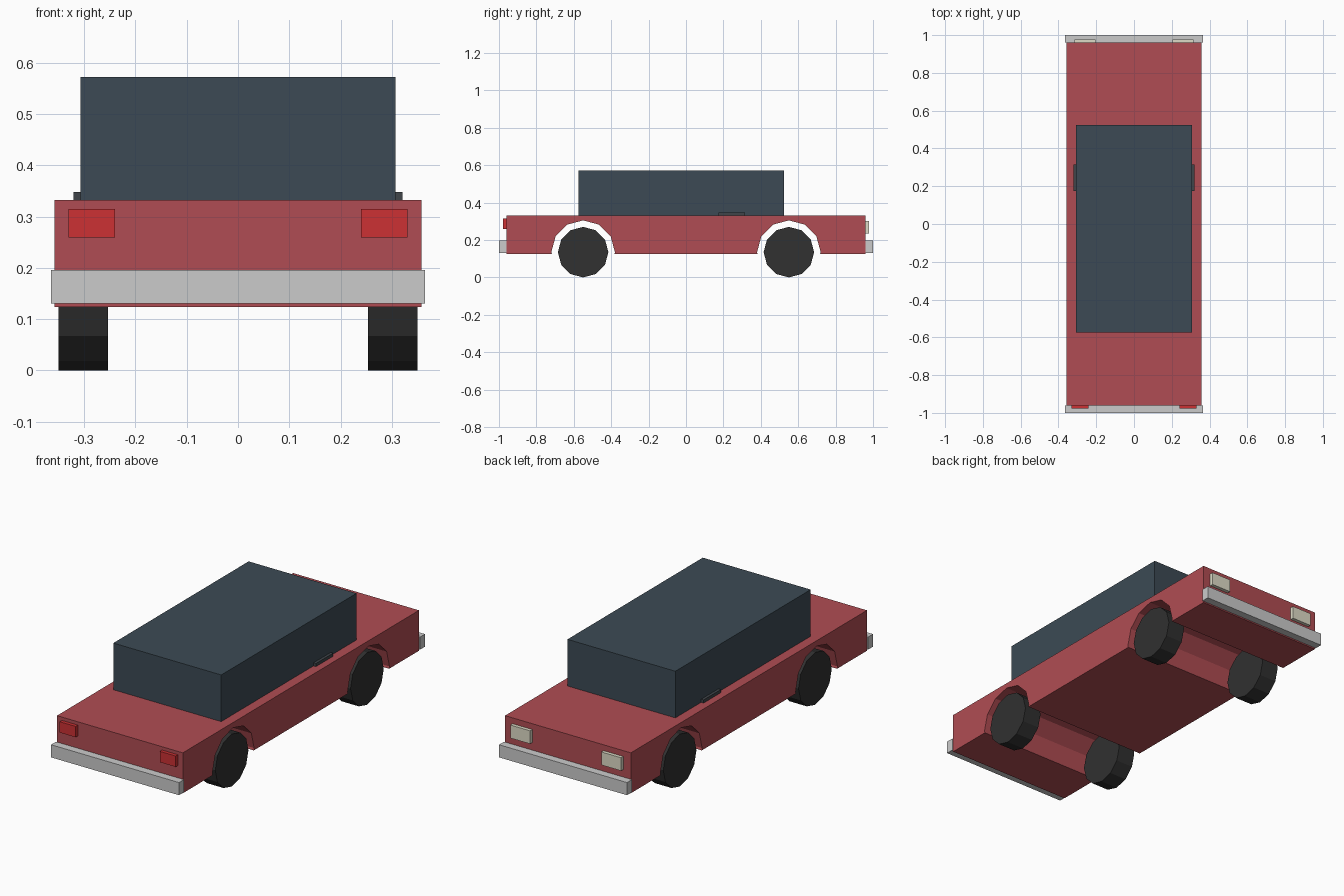
import bpy, bmesh, math
from mathutils import Color, Matrix

if "Cube" in bpy.data.objects:
    bpy.data.objects.remove(bpy.data.objects["Cube"])


def material(name, rgb):
    m = bpy.data.materials.new(name)
    m.diffuse_color = (*Color(rgb).from_srgb_to_scene_linear(), 1)
    m.use_nodes = True
    m.node_tree.nodes["Principled BSDF"].inputs["Base Color"].default_value = m.diffuse_color
    return m


RED = material("red_paint", (0.69, 0.30, 0.325))
GLASS = material("dark_glass", (0.235, 0.29, 0.33))
TYRE = material("tyre_black", (0.19, 0.19, 0.19))
TAIL = material("tail_red", (0.80, 0.19, 0.20))
LAMP = material("lamp_cream", (0.87, 0.86, 0.78))
HANDLE = material("handle_dark", (0.25, 0.27, 0.29))


def finish(bm, name, mat=None):
    bmesh.ops.recalc_face_normals(bm, faces=bm.faces)
    me = bpy.data.meshes.new(name)
    bm.to_mesh(me)
    bm.free()
    if mat:
        me.materials.append(mat)
    ob = bpy.data.objects.new(name, me)
    bpy.context.collection.objects.link(ob)
    return ob


def box(name, xr, yr, zr, mat=None):
    bm = bmesh.new()
    bmesh.ops.create_cube(bm, size=1)
    for v in bm.verts:
        for i, (a, b) in enumerate((xr, yr, zr)):
            v.co[i] = a if v.co[i] < 0 else b
    return finish(bm, name, mat)


def mirrored(ob):
    ob.modifiers.new("Mirror", 'MIRROR').use_axis = (True, False, False)
    return ob


AXLE_Y, AXLE_Z = 0.55, 0.135
WHEEL_R, ARCH_R = 0.135, 0.17
LOW, HIGH, HALF_W, END = 0.124, 0.332, 0.358, 0.96

# Body: side profile with two six-segment wheel arches, extruded across the car
profile = [(END, HIGH), (-END, HIGH), (-END, LOW)]
for cy in (-AXLE_Y, AXLE_Y):
    profile.append((cy - ARCH_R + 0.003, LOW))
    for k in range(7):
        a = math.pi - k * math.pi / 6
        profile.append((cy + ARCH_R * math.cos(a), AXLE_Z + ARCH_R * math.sin(a)))
    profile.append((cy + ARCH_R - 0.003, LOW))
profile.append((END, LOW))
bm = bmesh.new()
side = bm.faces.new([bm.verts.new((-HALF_W, y, z)) for y, z in profile])
ext = bmesh.ops.extrude_face_region(bm, geom=[side], use_keep_orig=True)
bmesh.ops.translate(bm, vec=(2 * HALF_W, 0, 0),
                    verts=[g for g in ext["geom"] if isinstance(g, bmesh.types.BMVert)])
finish(bm, "body", RED)

# Cabin
box("cabin", (-0.307, 0.307), (-0.575, 0.525), (HIGH - 0.005, 0.572), GLASS)

# Wheels: twelve-sided, a vertex pointing straight down
for label, cy in (("front", -AXLE_Y), ("rear", AXLE_Y)):
    bm = bmesh.new()
    bmesh.ops.create_cone(bm, cap_ends=True, segments=12, radius1=WHEEL_R,
                          radius2=WHEEL_R, depth=0.097,
                          matrix=Matrix.Translation((0.3015, cy, AXLE_Z))
                          @ Matrix.Rotation(math.pi / 2, 4, 'Y'))
    mirrored(finish(bm, label + "_wheels", TYRE))

# Bumpers (plain grey)
box("front_bumper", (-0.364, 0.364), (-1.0, -0.96), (0.131, 0.196))
box("rear_bumper", (-0.364, 0.364), (0.96, 1.0), (0.131, 0.196))

# Lights
mirrored(box("red_lights", (0.24, 0.33), (-0.978, -0.955), (0.259, 0.315), TAIL))
mirrored(box("white_lights", (0.203, 0.315), (0.955, 0.978), (0.235, 0.302), LAMP))

# Door handles beside the cabin
mirrored(box("door_handles", (0.30, 0.321), (0.175, 0.315), (0.32, 0.348), HANDLE))
